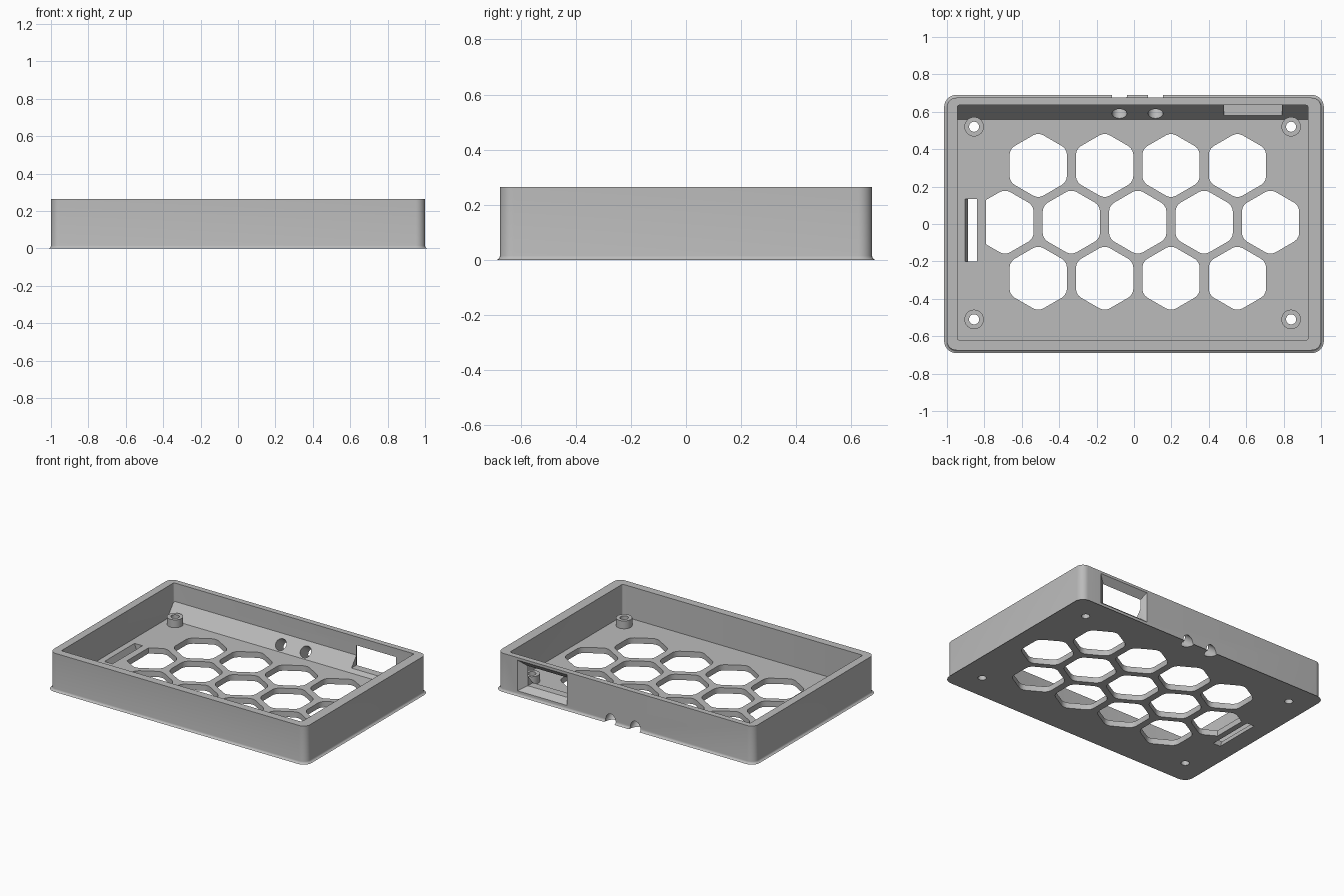
import bpy
import bmesh
from math import cos, sin, pi, radians
from mathutils import Vector

cube = bpy.data.objects.get("Cube")
if cube:
    bpy.data.objects.remove(cube, do_unlink=True)

grey = bpy.data.materials.new("plain_grey")
grey.use_nodes = True
COLOUR = (0.5, 0.5, 0.5, 1)
grey.diffuse_color = COLOUR
grey.node_tree.nodes["Principled BSDF"].inputs["Base Color"].default_value = COLOUR

FLOOR, TOP = 0.04, 0.265


def make(name, bm):
    bmesh.ops.recalc_face_normals(bm, faces=bm.faces)
    mesh = bpy.data.meshes.new(name)
    bm.to_mesh(mesh)
    bm.free()
    ob = bpy.data.objects.new(name, mesh)
    mesh.materials.append(grey)
    bpy.context.collection.objects.link(ob)
    return ob


def loft(ring_a, ring_b):
    """Closed solid between two rings of points."""
    bm = bmesh.new()
    a = [bm.verts.new(p) for p in ring_a]
    b = [bm.verts.new(p) for p in ring_b]
    n = len(a)
    bm.faces.new(a)
    bm.faces.new(b[::-1])
    for i in range(n):
        bm.faces.new((a[i], a[(i + 1) % n], b[(i + 1) % n], b[i]))
    return bm


def rect_z(x0, x1, y0, y1, z):
    return [(x0, y0, z), (x1, y0, z), (x1, y1, z), (x0, y1, z)]


def rect_y(x0, x1, z0, z1, y):
    return [(x0, y, z0), (x1, y, z0), (x1, y, z1), (x0, y, z1)]


def round_edges(bm, test, size, segments):
    edges = [e for e in bm.edges if test(e.verts[0].co, e.verts[1].co)]
    bmesh.ops.bevel(bm, geom=edges, offset=size, segments=segments,
                    profile=0.5, affect='EDGES')


def upright(p, q):
    return abs(p.z - q.z) > 0.05 and (p.xy - q.xy).length < 1e-4


def cylinder(start, end, radius, sides=32):
    start, end = Vector(start), Vector(end)
    axis = (end - start).normalized()
    u = axis.orthogonal().normalized()
    v = axis.cross(u)
    spokes = [radius * (u * cos(2 * pi * i / sides) + v * sin(2 * pi * i / sides))
              for i in range(sides)]
    return loft([start + s for s in spokes], [end + s for s in spokes])


def cut(target, bm):
    cutter = make("cutter", bm)
    cutter.hide_render = True
    mod = target.modifiers.new("cut", 'BOOLEAN')
    mod.operation = 'DIFFERENCE'
    mod.solver = 'EXACT'
    mod.object = cutter
    bpy.context.view_layer.objects.active = target
    bpy.ops.object.modifier_apply(modifier=mod.name)
    bpy.data.objects.remove(cutter, do_unlink=True)


def smooth(ob):
    bpy.ops.object.select_all(action='DESELECT')
    ob.select_set(True)
    bpy.context.view_layer.objects.active = ob
    bpy.ops.object.shade_smooth_by_angle(angle=radians(32))


# Outer tray body: rounded corners and a softened bottom edge
bm = loft(rect_z(-1, 1, -0.675, 0.675, 0), rect_z(-1, 1, -0.675, 0.675, TOP))
round_edges(bm, upright, 0.05, 8)
round_edges(bm, lambda p, q: max(p.z, q.z) < 1e-4, 0.015, 4)
tray = make("tray_body", bm)

# Cavity, with a sloped ledge along the back wall
profile = [(-0.62, FLOOR), (0.56, FLOOR), (0.635, 0.135), (0.635, 0.3), (-0.62, 0.3)]
bm = loft([(-0.945, y, z) for y, z in profile], [(0.93, y, z) for y, z in profile])
round_edges(bm, upright, 0.01, 3)
cut(tray, bm)


# Honeycomb vents in the floor
def vent(cx, cy):
    ring = [(cx + 0.177 * sin(i * pi / 3), cy + 0.177 * cos(i * pi / 3)) for i in range(6)]
    bm = loft([(x, y, -0.1) for x, y in ring], [(x, y, 0.1) for x, y in ring])
    round_edges(bm, upright, 0.03, 3)
    return bm


for count, first_x, cy in ((4, -0.512, 0.313), (5, -0.69, 0.01), (4, -0.512, -0.29)):
    for i in range(count):
        bm = vent(first_x + 0.355 * i, cy)
        if count == 5 and i == 0:
            # The leftmost vent is cut short beside the slot
            r = bmesh.ops.bisect_plane(bm, geom=bm.verts[:] + bm.edges[:] + bm.faces[:],
                                       plane_co=(-0.79, 0, 0), plane_no=(-1, 0, 0),
                                       clear_outer=True)
            rim = [e for e in r["geom_cut"] if isinstance(e, bmesh.types.BMEdge)]
            bmesh.ops.contextual_create(bm, geom=rim)
        cut(tray, bm)

# Slanted card slot in the floor
cut(tray, loft(rect_z(-0.88, -0.825, -0.2, 0.135, -0.02),
               rect_z(-0.91, -0.845, -0.2, 0.135, 0.06)))

# Two round cable holes, square to the sloped ledge
for x in (-0.078, 0.115):
    cut(tray, cylinder((x, 0.511, 0.14), (x, 0.746, -0.045), 0.04))

# Connector window in the back wall, flared towards the outside
cut(tray, loft(rect_y(0.48, 0.79, 0.065, 0.2, 0.5), rect_y(0.48, 0.79, 0.065, 0.2, 0.65)))
cut(tray, loft(rect_y(0.48, 0.79, 0.065, 0.205, 0.635),
               rect_y(0.455, 0.85, 0.026, 0.252, 0.68)))

# Screw posts with through holes
for side, x in (("right", -0.855), ("left", 0.84)):
    for end, y in (("front", -0.51), ("back", 0.52)):
        hole = ((x, y, -0.1), (x, y, 0.2), 0.027)
        cut(tray, cylinder(*hole))
        post = make(f"{end}_{side}_screw_post",
                    cylinder((x, y, FLOOR), (x, y, 0.095), 0.052))
        cut(post, cylinder(*hole))
        smooth(post)

smooth(tray)
